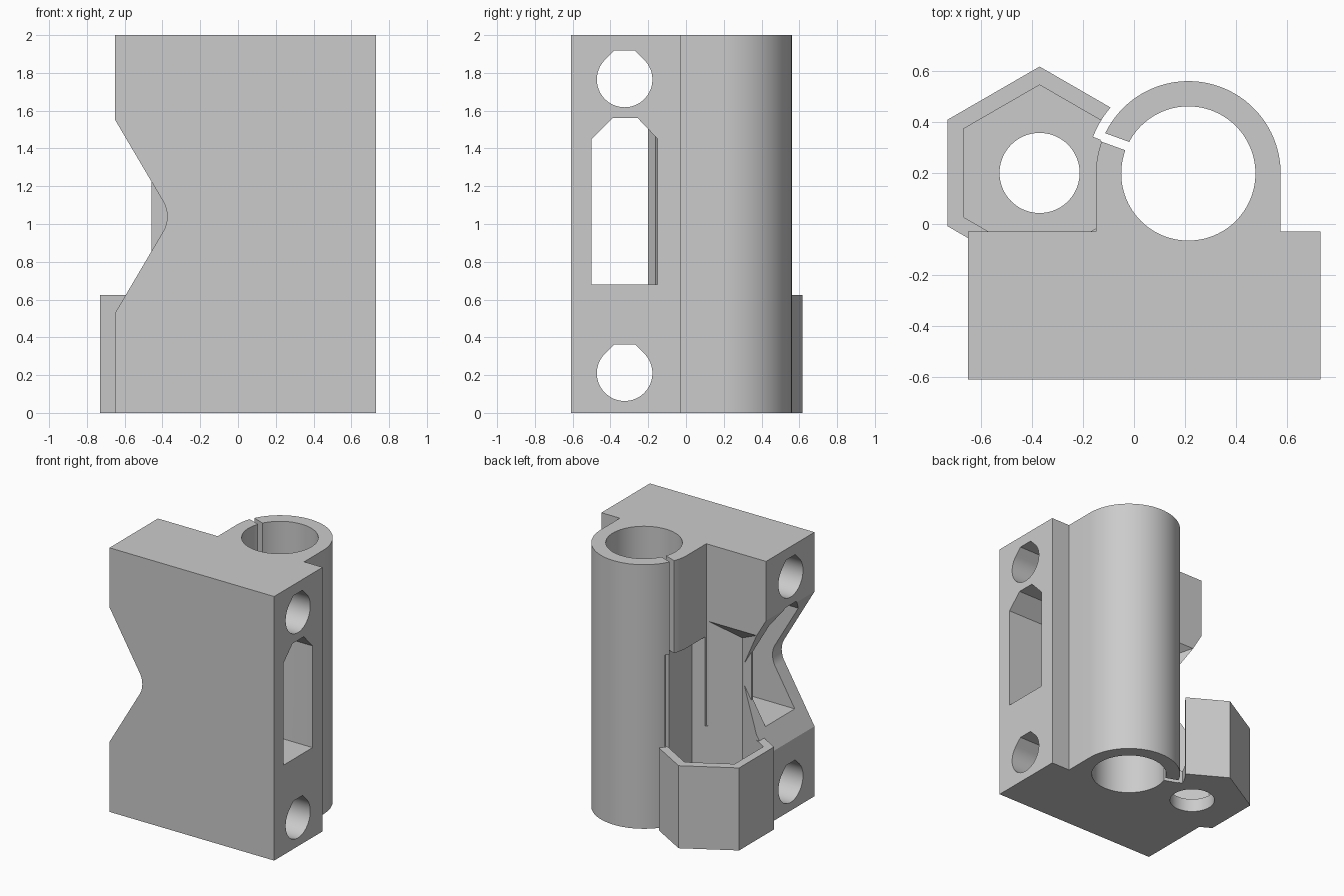
import bpy, bmesh
from math import sin, cos, radians
from mathutils import Vector

old = bpy.data.objects.get("Cube")
if old:
    bpy.data.objects.remove(old, do_unlink=True)

BORE = (0.213, 0.198)     # bearing axis
NUT = (-0.37, 0.2)        # threaded rod axis
ROD_Y = -0.325


def arc(c, r, a0=0, a1=360, n=72):
    """Points on an arc; a full circle leaves out the repeated end point."""
    count = n if a1 - a0 == 360 else n + 1
    angles = [radians(a0 + (a1 - a0) * i / n) for i in range(count)]
    return [(c[0] + r * cos(a), c[1] + r * sin(a)) for a in angles]


def hexagon(r):
    return arc(NUT, r, 30, 390, 6)


def rect(x0, x1, y0, y1):
    return [(x0, y0), (x1, y0), (x1, y1), (x0, y1)]


def prism(name, pts, lo, hi, axis="z"):
    """Extrude a 2D outline along one axis."""
    place = {"x": lambda p, t: (t, p[0], p[1]),
             "y": lambda p, t: (p[0], t, p[1]),
             "z": lambda p, t: (p[0], p[1], t)}[axis]
    bm = bmesh.new()
    low = [bm.verts.new(place(p, lo)) for p in pts]
    high = [bm.verts.new(place(p, hi)) for p in pts]
    bm.faces.new(low)
    bm.faces.new(high)
    for i in range(len(pts)):
        j = (i + 1) % len(pts)
        bm.faces.new((low[i], low[j], high[j], high[i]))
    bmesh.ops.recalc_face_normals(bm, faces=bm.faces)
    mesh = bpy.data.meshes.new(name)
    bm.to_mesh(mesh)
    bm.free()
    obj = bpy.data.objects.new(name, mesh)
    bpy.context.collection.objects.link(obj)
    return obj


def combine(target, tool, operation):
    """Apply a boolean and remove the tool."""
    mod = target.modifiers.new("join", "BOOLEAN")
    mod.operation = operation
    mod.solver = "EXACT"
    mod.object = tool
    bpy.context.view_layer.objects.active = target
    bpy.ops.object.modifier_apply(modifier=mod.name)
    bpy.data.objects.remove(tool, do_unlink=True)


def cut(target, *args):
    combine(target, prism("cutter", *args), "DIFFERENCE")


def add(target, *args):
    combine(target, prism("addition", *args), "UNION")


# Main block with the rounded V notch in its side
body = prism("carriage_bracket", rect(-0.65, 0.73, -0.61, -0.03), 0, 2)
notch = [(-0.75, 1.72), (-0.75, 0.36)] + arc((-0.535, 1.04), 0.16, -30, 30, 16)
cut(body, notch, -0.8, 0.1, "y")

# Belt window through the block, with chamfered top
window = [(-0.5, 0.68), (-0.15, 0.68), (-0.15, 1.45), (-0.255, 1.56),
          (-0.39, 1.56), (-0.5, 1.45)]
cut(body, window, -1, 1, "x")

# Wall thickening around the nut channel inside the window
wall = [(-0.37, -0.2), (-0.283, -0.15), (-0.283, -0.13),
        (-0.457, -0.13), (-0.457, -0.15)]
add(body, wall, 0.6, 1.62)

# Bearing holder: round tube and its square foot
add(body, rect(-0.149, 0.575, -0.1, 0.198), 0, 2)
add(body, arc(BORE, 0.362, n=96), 0, 2)

# Nut trap, kept clear of the flexible side of the tube
trap = prism("nut_trap", hexagon(0.417), 0, 0.625)
cut(trap, [BORE] + arc(BORE, 0.4, 95, 159, 24), -0.1, 1)
combine(body, trap, "UNION")

# Hexagonal nut channel, with a sloped ceiling inside the block
cut(body, hexagon(0.345), 0.1, 1.3)
slope = prism("cutter", [(-0.37, -0.145), (-0.154, -0.02), (-0.586, -0.02)], 1.25, 1.3)
for v in slope.data.vertices:
    if v.co.z > 1.27:
        v.co.z += 0.002 + v.co.y + 0.145
combine(body, slope, "DIFFERENCE")

# Threaded rod hole and bearing bore
cut(body, arc(NUT, 0.157), -0.1, 0.5)
cut(body, arc(BORE, 0.263, n=96), -0.1, 2.1)

# Clamping slit in the tube
along = Vector((cos(radians(160)), sin(radians(160))))
across = Vector((-along.y, along.x))
mid = Vector((-0.07, 0.321))
slit = [mid + along * a + across * b for a, b in
        ((-0.1, -0.018), (0.06, -0.018), (0.06, 0.018), (-0.1, 0.018))]
cut(body, [tuple(p) for p in slit], -0.1, 2.1)

# Smooth rod holes with flattened teardrop tops
for z in (0.21, 1.765):
    drop = arc((ROD_Y, z), 0.147, 135, 405, 48)
    drop += [(ROD_Y + 0.055, z + 0.153), (ROD_Y - 0.055, z + 0.153)]
    cut(body, drop, -1, 1, "x")

# Single plastic colour
grey = bpy.data.materials.new("grey_plastic")
grey.use_nodes = True
colour = (0.6, 0.6, 0.6, 1)
grey.diffuse_color = colour
grey.node_tree.nodes["Principled BSDF"].inputs["Base Color"].default_value = colour
body.data.materials.clear()
body.data.materials.append(grey)
for face in body.data.polygons:
    face.material_index = 0

bpy.ops.object.select_all(action="DESELECT")
body.select_set(True)
bpy.context.view_layer.objects.active = body
bpy.ops.object.shade_smooth_by_angle(angle=radians(25))
